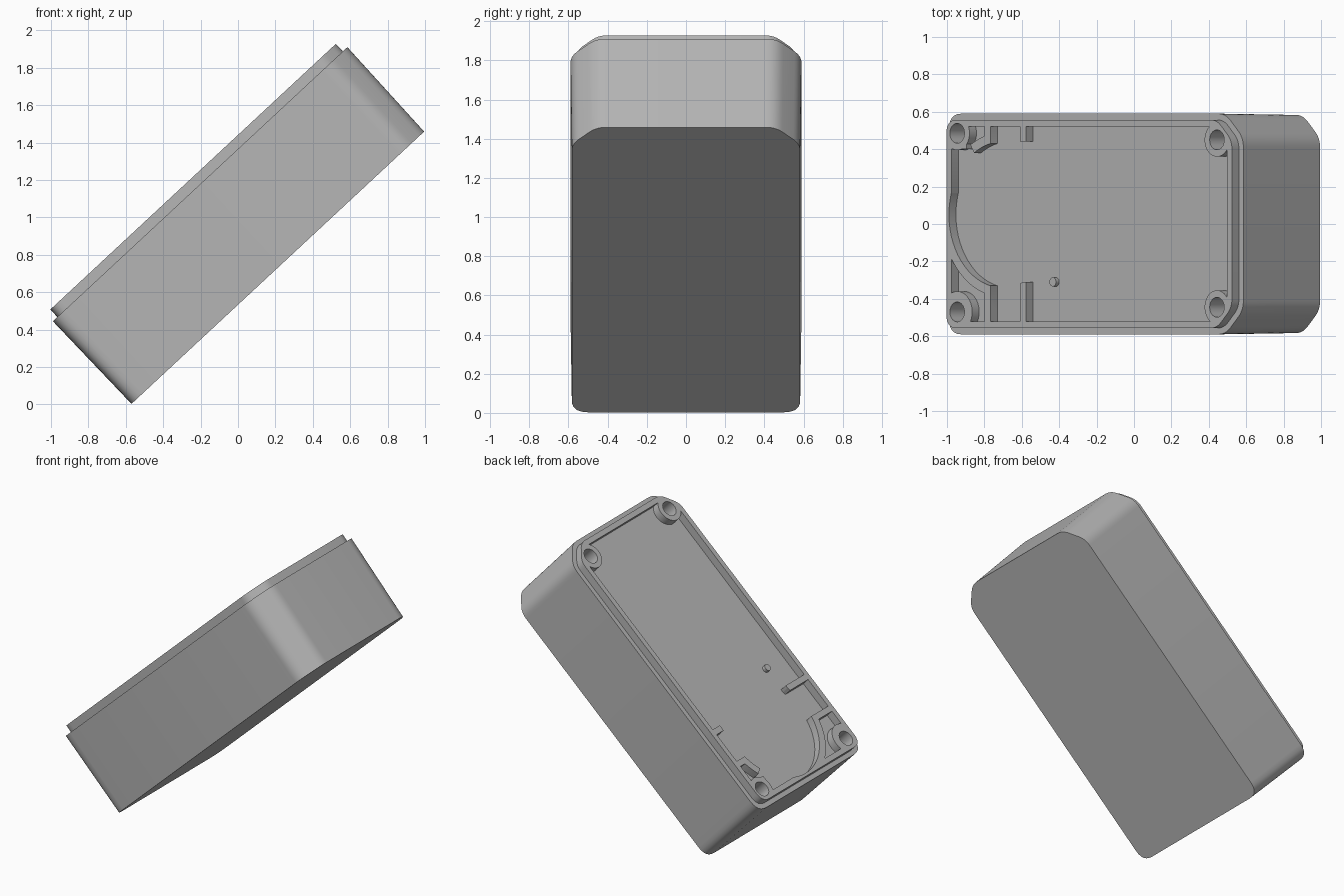
import bpy, bmesh, math
from mathutils import Matrix, Vector

cube = bpy.data.objects.get("Cube")
if cube:
    bpy.data.objects.remove(cube)

grey = bpy.data.materials.new("plain_grey")
grey.use_nodes = True
colour = (0.47, 0.47, 0.47, 1)
grey.diffuse_color = colour
grey.node_tree.nodes["Principled BSDF"].inputs["Base Color"].default_value = colour

# The whole enclosure is tilted about y; parts are laid out along its own axes
TILT = Matrix.Rotation(math.radians(-42.93), 4, "Y")
LOW, HIGH, HALF = -0.422, 1.729, 0.59
BASE, RIM, TOP = 0.39, 1.0, 1.055


def prism(name, bottom, z0, z1, top=None):
    """Closed solid between two matching outlines."""
    bm = bmesh.new()
    top = top or bottom
    n = len(bottom)
    a = [bm.verts.new((x, y, z0)) for x, y in bottom]
    b = [bm.verts.new((x, y, z1)) for x, y in top]
    bm.faces.new(a[::-1])
    bm.faces.new(b)
    for i in range(n):
        j = (i + 1) % n
        bm.faces.new((a[i], a[j], b[j], b[i]))
    bmesh.ops.recalc_face_normals(bm, faces=bm.faces)
    mesh = bpy.data.meshes.new(name)
    bm.to_mesh(mesh)
    bm.free()
    mesh.materials.append(grey)
    ob = bpy.data.objects.new(name, mesh)
    bpy.context.collection.objects.link(ob)
    ob.matrix_world = TILT
    return ob


def combine(ob, other, mode, keep=False):
    mod = ob.modifiers.new("cut", "BOOLEAN")
    mod.solver = "EXACT"
    mod.operation = mode
    mod.object = other
    bpy.context.view_layer.objects.active = ob
    bpy.ops.object.modifier_apply(modifier=mod.name)
    if not keep:
        bpy.data.objects.remove(other)


def outline(inset):
    """Plan shape: rounded corners at the low end, softened chamfers at the high end."""
    lo, hi, w = LOW + inset, HIGH - inset, HALF - inset
    c = 0.13 - 0.59 * inset
    r = 0.09 - 0.5 * inset
    corners = [(lo, -w, r), (hi - c, -w, c * 0.4), (hi, c - w, c * 0.4),
               (hi, w - c, c * 0.4), (hi - c, w, c * 0.4), (lo, w, r)]
    pts = []
    for i, (x, y, t) in enumerate(corners):
        p = Vector((x, y))
        a = p + (Vector(corners[i - 1][:2]) - p).normalized() * t
        b = p + (Vector(corners[(i + 1) % 6][:2]) - p).normalized() * t
        for k in range(7):
            s = k / 6
            pts.append(a * (1 - s) ** 2 + p * 2 * s * (1 - s) + b * s * s)
    return pts


def arc(cx, cy, r, start=0, end=360, n=40):
    full = end - start == 360
    angles = [math.radians(start + (end - start) * i / (n if full else n - 1)) for i in range(n)]
    return [(cx + r * math.cos(t), cy + r * math.sin(t)) for t in angles]


def rect(x0, x1, y0, y1):
    return [(x0, y0), (x1, y0), (x1, y1), (x0, y1)]


# Main box, with slight draft
box = prism("box_body", outline(0.007), BASE, RIM, outline(0))

# Raised lip: a plate whose pocket leaves the wall and the fittings standing
lip = prism("lip_and_fittings", outline(0.033), RIM, TOP)
pocket = prism("pocket_cutter", outline(0.07), 0.9, 1.2)
DISC = (0.02, 0.05)
bosses = [(-0.31, -0.47, 0.11), (-0.31, 0.485, 0.09),
          (1.587, 0.45, 0.09), (1.587, -0.445, 0.09)]
fittings = [arc(*b) for b in bosses]
# Curved wall pieces around the round opening
for start, end in ((180, 257), (103, 122)):
    fittings.append(arc(*DISC, 0.44, start, end) + arc(*DISC, 0.36, start, end)[::-1])
# Straight ribs along both long walls and the corner block
for x, y0, y1 in ((-0.11, -0.6, -0.33), (0.15, -0.6, -0.31),
                  (-0.11, 0.43, 0.6), (0.15, 0.44, 0.6)):
    fittings.append(rect(x, x + 0.042, y0, y1))
fittings.append(rect(-0.5, -0.24, 0.4, 0.6))
for shape in fittings:
    combine(pocket, prism("fitting", shape, 0.8, 1.3), "DIFFERENCE")
combine(lip, pocket, "DIFFERENCE")
combine(lip, prism("opening_cutter", arc(*DISC, 0.39, n=64), 0.8, 1.3), "DIFFERENCE")

# Screw holes
for x, y, r in bosses:
    hole = prism("hole_cutter", arc(x, y, 0.053), 0.86, 1.3)
    combine(lip, hole, "DIFFERENCE", keep=True)
    combine(box, hole, "DIFFERENCE")

# Small locating pin on the floor
pin = prism("floor_pin", arc(0.36, -0.31, 0.024, n=24), 0.98, 1.025)

# Smooth rounded walls, keep real edges sharp
for ob in (box, lip, pin):
    bpy.ops.object.select_all(action="DESELECT")
    ob.select_set(True)
    bpy.context.view_layer.objects.active = ob
    bpy.ops.object.shade_smooth_by_angle(angle=math.radians(30))
